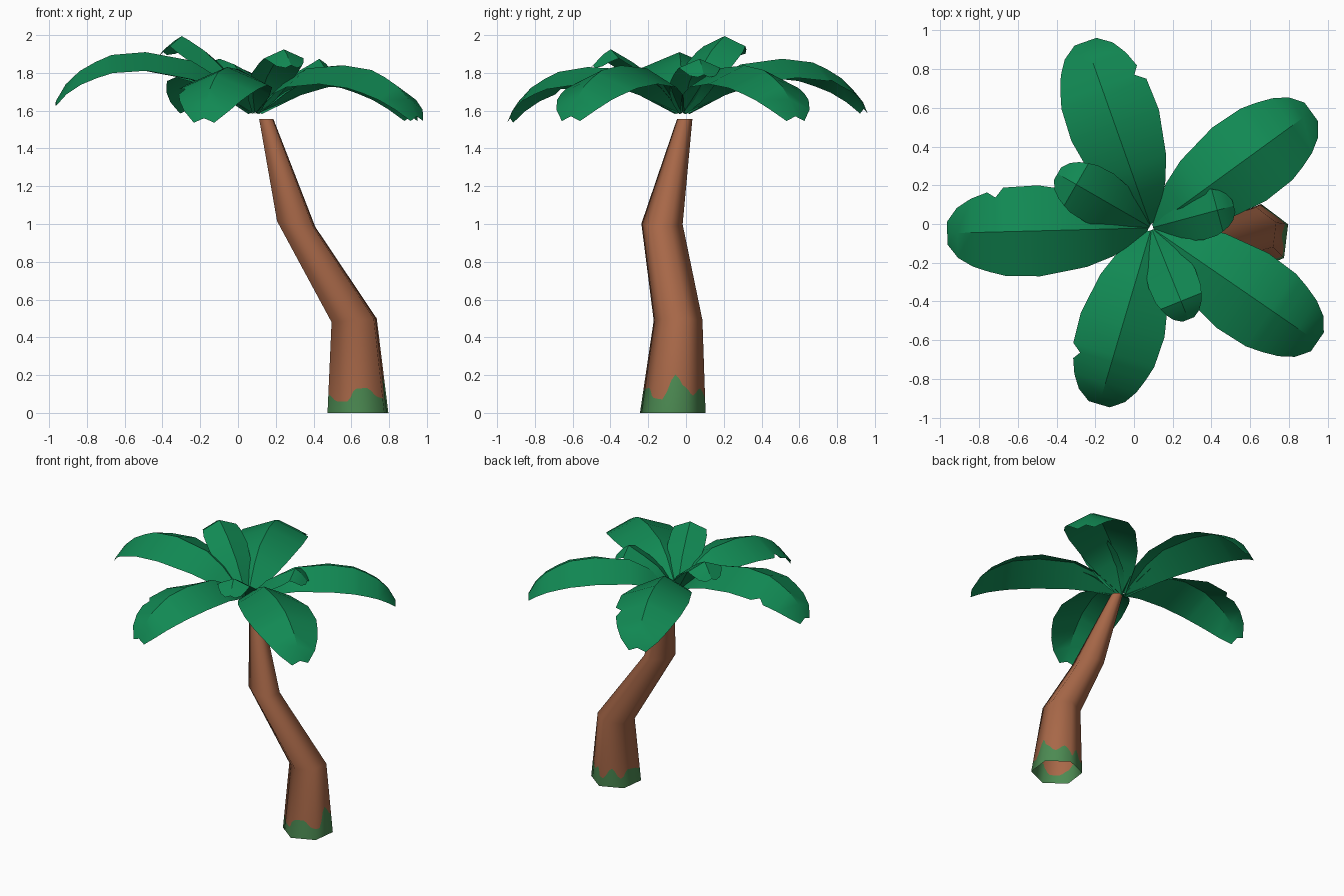
import bpy, math
from mathutils import Vector

if "Cube" in bpy.data.objects:
    bpy.data.objects.remove(bpy.data.objects["Cube"])


def material(name, rgb):
    m = bpy.data.materials.new(name)
    m.diffuse_color = (*rgb, 1)
    m.use_nodes = True
    m.node_tree.nodes["Principled BSDF"].inputs["Base Color"].default_value = m.diffuse_color
    return m


LEAF = material("leaf green", (0.0056, 0.25, 0.087))
BARK = material("bark brown", (0.392, 0.138, 0.065))
MOSS = material("moss green", (0.072, 0.254, 0.084))


def make_object(name, verts, faces, mats):
    me = bpy.data.meshes.new(name)
    me.from_pydata(verts, [], faces)
    for m in mats:
        me.materials.append(m)
    me.update()
    ob = bpy.data.objects.new(name, me)
    bpy.context.collection.objects.link(ob)
    return ob


def lookup(table, t):
    """Linear interpolation in a list of (t, value)."""
    for (a, va), (b, vb) in zip(table, table[1:]):
        if t <= b:
            return va + (vb - va) * (t - a) / (b - a)
    return table[-1][1]


# Trunk: bent hexagonal tube, open at the bottom, with a wavy moss edge
# ring: centre, radius, tilt along x
RINGS = [((0.635, -0.07, 0.0), 0.175, 0.0), ((0.615, -0.042, 0.49), 0.13, 0.08),
         ((0.308, -0.127, 1.0), 0.11, -0.15), ((0.15, -0.007, 1.555), 0.041, 0.0)]
MOSS_H = [0.20, 0.13, 0.09, 0.13, 0.06, 0.14, 0.07, 0.13,
          0.12, 0.10, 0.06, 0.06, 0.13, 0.13, 0.08, 0.07]
SIDES, SUB, PHASE = 6, 8, math.radians(23)
N = SIDES * SUB


def moss_height(i):
    u = ((i / N + PHASE / math.tau) * 16) % 16
    k, f = int(u), u % 1
    f = f * f * (3 - 2 * f)
    return MOSS_H[k] * (1 - f) + MOSS_H[(k + 1) % 16] * f


def build_trunk():
    centres = [Vector(r[0]) for r in RINGS]
    rows, normals = [], []
    for k, (c, r, tilt) in enumerate(RINGS):
        axis = (centres[min(k + 1, 3)] - centres[max(k - 1, 0)]).normalized()
        pts, nors = [], []
        for s in range(SIDES):
            a = PHASE + s * math.tau / SIDES
            d = Vector((math.cos(a), math.sin(a), 0))
            pts.append(centres[k] + d * r + Vector((0, 0, tilt * d.x * r)))
            nors.append((d - axis * d.dot(axis)).normalized())
        mix = lambda L, i: L[i // SUB].lerp(L[(i // SUB + 1) % SIDES], (i % SUB) / SUB)
        rows.append([mix(pts, i) for i in range(N)])
        normals.append([mix(nors, i).normalized() for i in range(N)])
    # extra row that follows the moss edge
    frac = [moss_height(i) / 0.49 for i in range(N)]
    rows.insert(1, [rows[0][i].lerp(rows[1][i], frac[i]) for i in range(N)])
    normals.insert(1, [normals[0][i].lerp(normals[1][i], frac[i]).normalized() for i in range(N)])
    verts = [p for row in rows for p in row]
    faces = [(k * N + i, k * N + (i + 1) % N, (k + 1) * N + (i + 1) % N, (k + 1) * N + i)
             for k in range(len(rows) - 1) for i in range(N)]
    ob = make_object("trunk", verts, faces, [BARK, MOSS])
    for p in ob.data.polygons:
        p.use_smooth = True
        p.material_index = 1 if p.index < N else 0
    ob.data.normals_split_custom_set_from_vertices([n for row in normals for n in row])


# Leaves: sheets folded along an arched midrib
STATIONS = [0.02, 0.19, 0.32, 0.55, 0.72, 0.76, 0.80, 0.88, 0.95, 1.0]
WIDTH = [(0, 0.08), (0.19, 0.6), (0.32, 0.82), (0.55, 1.0), (0.72, 0.97),
         (0.86, 0.8), (0.95, 0.55), (1.0, 0.25)]
BIG_ARCH = [(0, 1.58), (0.19, 1.78), (0.32, 1.865), (0.55, 1.91), (0.72, 1.895),
            (0.86, 1.83), (0.95, 1.74), (1.0, 1.65)]
SMALL_ARCH = [(0, 1.58), (0.3, 1.80), (0.6, 1.94), (0.82, 2.0), (1.0, 1.91)]
CROWN = Vector((0.09, -0.02, 0))


def leaf(name, angle, length, half, arch, lift, notch=False):
    a = math.radians(angle)
    out = Vector((math.cos(a), math.sin(a), 0))
    right = Vector((out.y, -out.x, 0))
    verts, faces = [], []
    for t in STATIONS:
        w = lookup(WIDTH, t) * half
        wr = w * 0.82 if notch and t == 0.76 else w
        rib = CROWN + out * (t * length) + Vector((0, 0, lookup(arch, t) + lift * min(1, t * 1.6)))
        drop = 0.52 if t < 0.4 else 0.42
        verts += [rib + right * wr - Vector((0, 0, drop * wr)), rib,
                  rib - right * w - Vector((0, 0, drop * w))]
    for k in range(len(STATIONS) - 1):
        b = 3 * k
        faces += [(b, b + 3, b + 4, b + 1), (b + 1, b + 4, b + 5, b + 2)]
    ob = make_object(name, verts, faces, [LEAF])
    bpy.ops.object.select_all(action='DESELECT')
    ob.select_set(True)
    bpy.context.view_layer.objects.active = ob
    bpy.ops.object.shade_smooth_by_angle(angle=math.radians(30))


build_trunk()
leaf("left_leaf", 181.5, 1.055, 0.235, BIG_ARCH, 0.0, True)
leaf("back_leaf", 109.5, 1.02, 0.24, BIG_ARCH, -0.04, True)
leaf("front_leaf", 253.5, 0.95, 0.225, BIG_ARCH, -0.09, True)
leaf("right_back_leaf", 36, 1.02, 0.235, BIG_ARCH, -0.08)
leaf("right_front_leaf", -34.5, 1.04, 0.235, BIG_ARCH, -0.08)
leaf("small_left_leaf", 150, 0.56, 0.145, SMALL_ARCH, 0.0)
leaf("small_right_leaf", 15, 0.44, 0.13, SMALL_ARCH, -0.12)
leaf("small_front_leaf", -68, 0.51, 0.13, SMALL_ARCH, -0.07)
